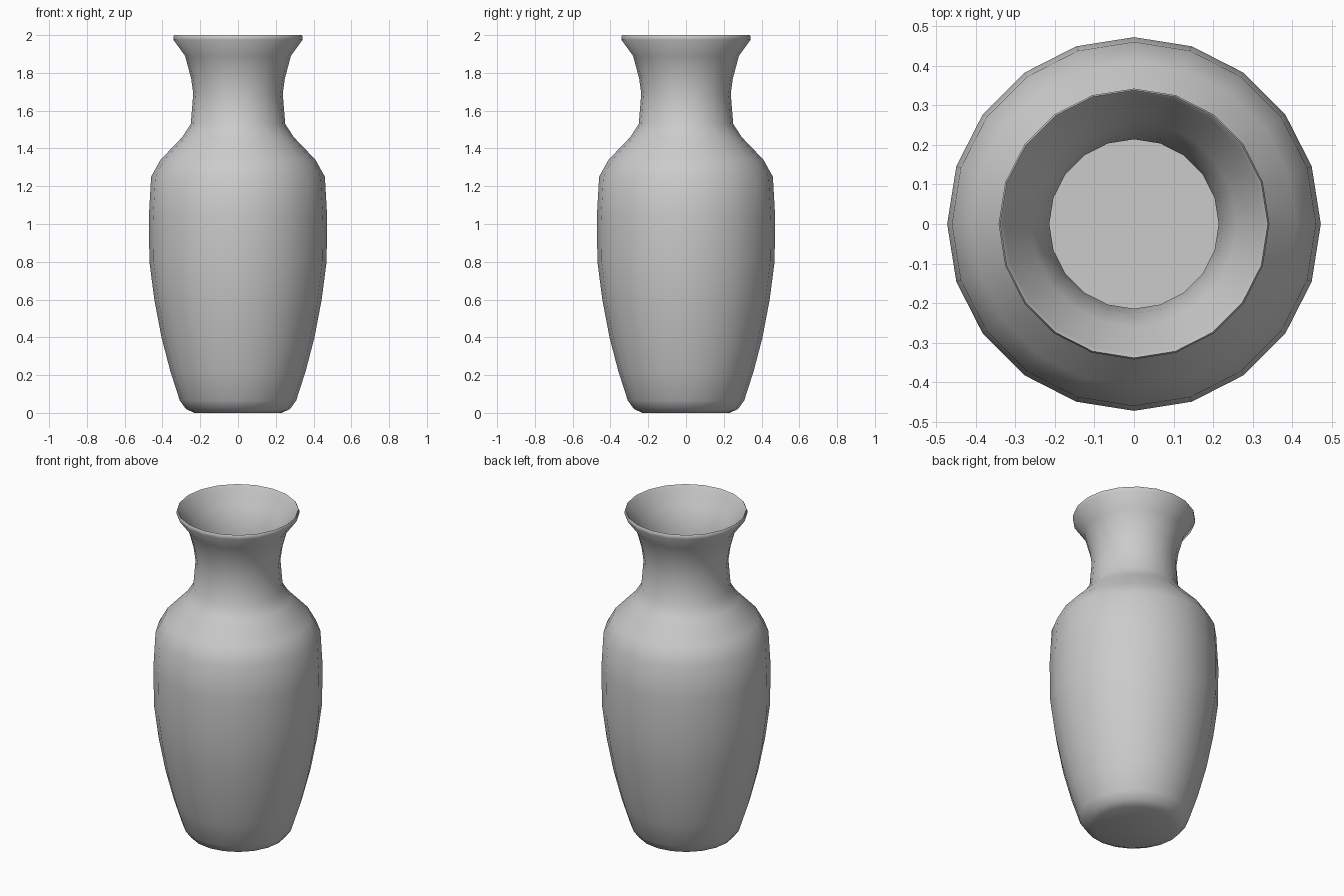
import bpy, bmesh, math

if "Cube" in bpy.data.objects:
    bpy.data.objects.remove(bpy.data.objects["Cube"])

SIDES = 20

# Profile (radius, height): underside, outer wall, rim, inner wall, inside floor
outer = [(0.23, 0), (0.275, 0.02), (0.308, 0.065), (0.358, 0.22), (0.405, 0.40),
         (0.443, 0.60), (0.469, 0.80), (0.472, 1.04), (0.46, 1.25), (0.41, 1.34),
         (0.295, 1.46), (0.25, 1.53), (0.237, 1.69), (0.248, 1.77), (0.28, 1.89),
         (0.342, 1.975), (0.342, 1.993), (0.338, 2.0)]
inner = [(0.333, 1.995), (0.328, 1.98), (0.26, 1.90), (0.226, 1.775), (0.214, 1.69),
         (0.226, 1.52), (0.28, 1.438), (0.395, 1.32), (0.438, 1.24), (0.45, 1.04),
         (0.447, 0.80), (0.421, 0.60), (0.383, 0.40), (0.336, 0.22), (0.288, 0.075),
         (0.26, 0.04)]

# Lathe the profile into rings
bm = bmesh.new()
rings = []
for r, z in outer + inner:
    rings.append([bm.verts.new((r * math.cos(2 * math.pi * i / SIDES),
                                r * math.sin(2 * math.pi * i / SIDES), z))
                  for i in range(SIDES)])
for a, b in zip(rings, rings[1:]):
    for i in range(SIDES):
        j = (i + 1) % SIDES
        bm.faces.new((a[i], a[j], b[j], b[i]))

# Underside and inside floor
bm.faces.new(rings[0][::-1])
bm.faces.new(rings[-1])
bmesh.ops.recalc_face_normals(bm, faces=bm.faces)

mesh = bpy.data.meshes.new("vase")
bm.to_mesh(mesh)
bm.free()
vase = bpy.data.objects.new("vase", mesh)
bpy.context.collection.objects.link(vase)
bpy.context.view_layer.objects.active = vase
vase.select_set(True)
bpy.ops.object.shade_smooth_by_angle(angle=math.radians(40))
